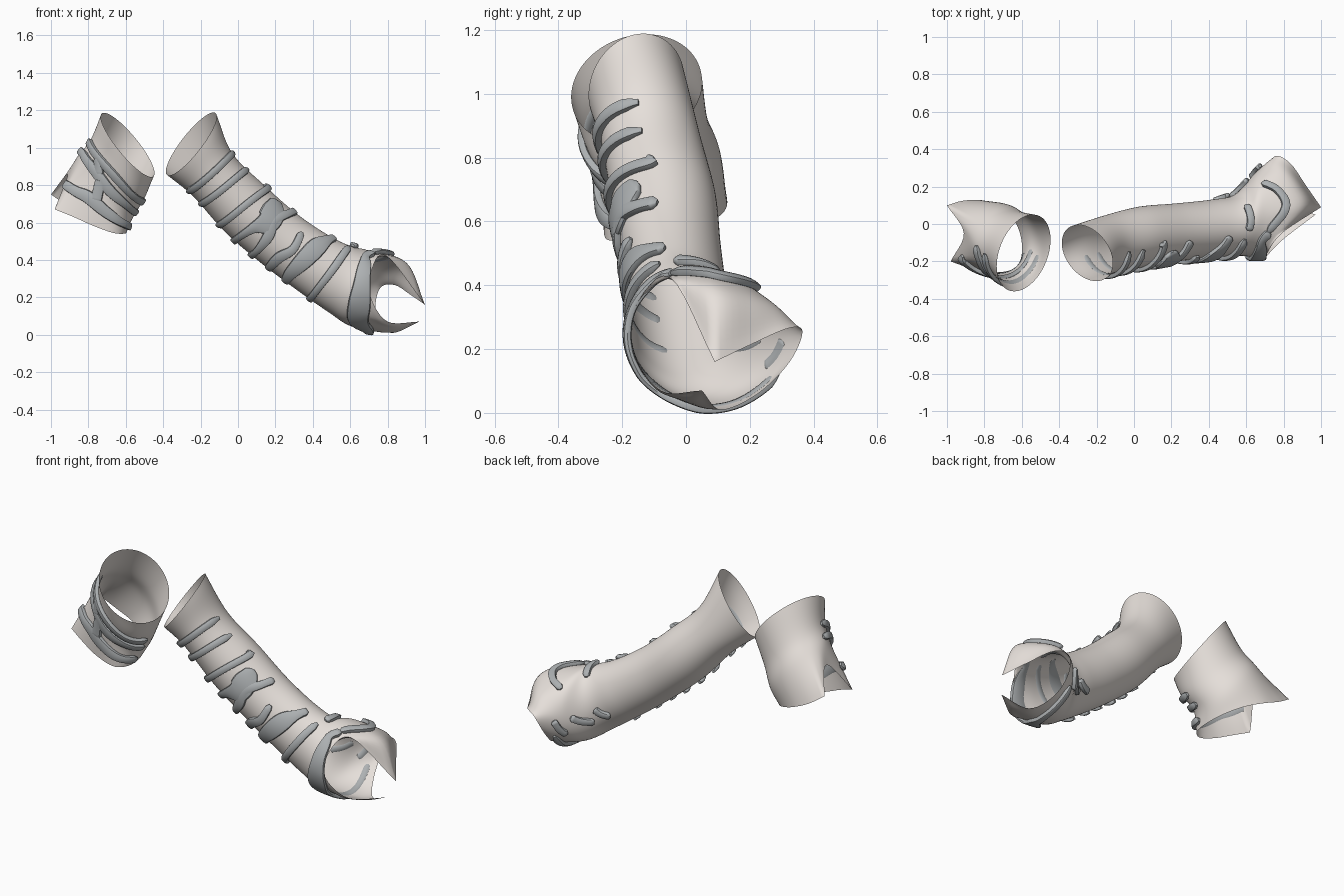
import bpy, math
from mathutils import Vector as V

if "Cube" in bpy.data.objects:
    bpy.data.objects.remove(bpy.data.objects["Cube"])


def material(name, col):
    m = bpy.data.materials.new(name)
    m.diffuse_color = (*col, 1)
    m.use_nodes = True
    m.node_tree.nodes["Principled BSDF"].inputs["Base Color"].default_value = m.diffuse_color
    return m


CLOTH = material("cloth", (0.80, 0.75, 0.71))
STRAP = material("strap", (0.42, 0.44, 0.45))


def catmull(a, b, c, d, u):
    return 0.5 * (2 * b + (c - a) * u + (2 * a - 5 * b + 4 * c - d) * u * u
                  + (3 * b - a - 3 * c + d) * u ** 3)


# Ring kinds: ellipse (centre, half height vector, half depth vector) or 12 points.
# Angle 0 = upper side, 90 = back, 180 = lower side, 270 = front.
def oval(c, e, h, skew=(0, 0)):
    c, e, f = V(c), V(e), V((skew[0], h, skew[1]))
    return lambda a: c + e * math.cos(math.radians(a)) + f * math.sin(math.radians(a))


def outline(pts, corners=()):
    p = [V(q) for q in pts]

    def f(a):
        k = (a % 360) / 30
        i = int(k)
        b, c = p[i % 12], p[(i + 1) % 12]
        before = 2 * b - c if i % 12 in corners else p[(i - 1) % 12]
        after = 2 * c - b if (i + 1) % 12 in corners else p[(i + 2) % 12]
        return catmull(before, b, c, after, k - i)
    return f


def surface(rings):
    def f(t, a):
        t = max(0, min(len(rings) - 1, t))
        i = min(int(t), len(rings) - 2)
        b, c = rings[i](a), rings[i + 1](a)
        p = rings[i - 1](a) if i > 0 else 2 * b - c
        q = rings[i + 2](a) if i + 2 < len(rings) else 2 * c - b
        return catmull(p, b, c, q, t - i)
    return f


def add_mesh(name, verts, faces, mat):
    me = bpy.data.meshes.new(name)
    me.from_pydata([tuple(v) for v in verts], [], faces)
    me.materials.append(mat)
    me.shade_smooth()
    ob = bpy.data.objects.new(name, me)
    bpy.context.collection.objects.link(ob)
    return ob


def tube(name, surf, tmax, seg=72, per=8):
    rows = tmax * per + 1
    verts = [surf(r / per, 360 * s / seg) for r in range(rows) for s in range(seg)]
    faces = [(r * seg + s, (r + 1) * seg + s, (r + 1) * seg + (s + 1) % seg, r * seg + (s + 1) % seg)
             for r in range(rows - 1) for s in range(seg)]
    add_mesh(name, verts, faces, CLOTH)


# Raised band following the surface; path is a list of (t, angle, half width)
def strap(name, surf, path, thick=0.014, step=10, sides=12):
    keys = [V(p) for p in path]
    ext = [2 * keys[0] - keys[1]] + keys + [2 * keys[-1] - keys[-2]]
    uvw = [catmull(*ext[i:i + 4], s / step) for i in range(len(keys) - 1) for s in range(step)] + [keys[-1]]
    pts = [surf(k.x, k.y) for k in uvw]
    n = len(pts)
    verts, faces = [], []
    for i, (p, k) in enumerate(zip(pts, uvw)):
        mid = sum((surf(k.x, g) for g in range(0, 360, 45)), V()) / 8
        lo, hi = max(k.x - .05, 0), k.x + .05
        nor = (surf(hi, k.y) - surf(lo, k.y)).cross(surf(k.x, k.y + 2) - surf(k.x, k.y - 2)).normalized()
        if nor.dot(p - mid) < 0:
            nor = -nor
        tan = (pts[min(i + 1, n - 1)] - pts[max(i - 1, 0)]).normalized()
        side = nor.cross(tan).normalized()
        end = min(1, 0.45 + 0.3 * min(i, n - 1 - i))
        for s in range(sides):
            g = 2 * math.pi * s / sides
            c, d = [math.copysign(abs(w) ** .55, w) for w in (math.cos(g), math.sin(g))]
            verts.append(p + nor * (0.01 + d * thick * end) + side * (c * k.z * end))
    for i in range(n - 1):
        for s in range(sides):
            q = (s + 1) % sides
            faces.append((i * sides + s, i * sides + q, (i + 1) * sides + q, (i + 1) * sides + s))
    faces += [tuple(range(sides))[::-1], tuple(range((n - 1) * sides, n * sides))]
    ob = add_mesh(name, verts, faces, STRAP)
    bpy.ops.object.select_all(action='DESELECT')
    bpy.context.view_layer.objects.active = ob
    ob.select_set(True)
    bpy.ops.object.shade_smooth_by_angle(angle=math.radians(40))


# Long sleeve, ending in a split cuff with an upper tongue and a lower tip
long_sleeve = surface([
    oval((-.25, -.155, 1.02), (.13, -.01, .165), .15, (-.04, .035)),
    oval((-.135, -.11, .855), (.105, -.01, .115), .157),
    oval((.035, -.07, .675), (.105, 0, .125), .163),
    oval((.225, -.045, .51), (.095, 0, .132), .155),
    oval((.415, -.025, .375), (.085, 0, .147), .155),
    oval((.55, -.005, .295), (.065, 0, .175), .165),
    oval((.645, .045, .25), (.045, 0, .203), .22),
    outline([(.90, .08, .385), (.86, .2, .36), (.78, .29, .33), (.71, .325, .255), (.69, .28, .13),
             (.71, .18, .045), (.75, .07, .015), (.82, 0, .035), (.74, -.1, .08), (.69, -.17, .2),
             (.69, -.16, .33), (.76, -.06, .42)]),
    outline([(1.0, .09, .16), (.92, .205, .215), (.84, .32, .265), (.765, .365, .255), (.735, .325, .16),
             (.755, .225, .06), (.83, .11, .01), (.97, .05, .07), (.80, -.08, .07), (.71, -.17, .2),
             (.71, -.16, .33), (.79, -.05, .425)], (0, 7)),
])
tube("long_sleeve", long_sleeve, 8)

# Short sleeve, with an arched notch on its outer side
short_sleeve = surface([
    oval((-.59, -.155, 1.015), (-.135, 0, .17), .205, (.05, .025)),
    oval((-.645, -.125, .885), (-.145, 0, .155), .195, (.01, .01)),
    oval((-.71, -.085, .79), (-.15, 0, .16), .195),
    outline([(-.91, -.05, .86), (-1.0, .10, .75), (-.91, .125, .69), (-.80, .125, .64), (-.70, .08, .60),
             (-.63, 0, .565), (-.6, -.1, .545), (-.61, -.2, .54), (-.67, -.25, .545), (-.78, -.255, .585),
             (-.88, -.235, .63), (-.98, -.2, .67)], (1, 11)),
])
tube("short_sleeve", short_sleeve, 3)

# Front bands and wide patches of the long sleeve
W = .02
for i, path in enumerate([
    [(1.0, 350, W), (.95, 270, W), (.8, 195, W)],
    [(1.5, 345, W), (1.4, 270, W), (1.25, 195, W)],
    [(2.05, 350, .024), (2.1, 335, W), (1.95, 270, W), (1.8, 190, W)],
    [(2.4, 328, .03), (2.5, 305, .065), (2.55, 280, .065), (2.4, 255, .03), (2.3, 225, W), (2.25, 190, W)],
    [(2.9, 345, .022), (2.8, 320, .022), (2.65, 290, .03), (2.75, 260, .03), (2.75, 225, W), (2.7, 190, W)],
    [(3.3, 305, W), (3.35, 270, .024), (3.2, 240, .03), (3.15, 195, W)],
    [(4.1, 345, W), (3.95, 325, .028), (3.8, 300, .05), (3.7, 270, .05), (3.6, 230, .035), (3.6, 195, W)],
    [(4.8, 335, W), (4.6, 290, .022), (4.4, 240, W), (4.3, 190, W)],
    [(6.4, 335, .026), (6.0, 322, .022), (6.1, 305, .035), (6.2, 280, .045), (6.2, 250, .06),
     (6.2, 220, .055), (6.5, 195, .03), (6.8, 165, W), (7.0, 120, W)],
]):
    strap(f"long_sleeve_band_{i + 1}", long_sleeve, path)

# Short bands over the top and back of the cuff
for i, path in enumerate([
    [(4.95, -10, W), (5.1, 10, W), (5.0, 38, W)],
    [(6.3, -25, W), (6.55, 5, .024), (6.45, 30, W), (6.1, 48, W)],
    [(4.75, 98, W), (4.6, 110, W), (4.35, 122, W)],
    [(5.7, 95, W), (5.4, 108, W), (5.0, 120, W)],
    [(6.6, 95, W), (6.4, 107, W), (6.1, 120, W)],
]):
    strap(f"cuff_band_{i + 1}", long_sleeve, path)

# Bands and joining patches of the short sleeve
for i, path in enumerate([
    [(1.0, 350, W), (1.15, 310, .022), (1.2, 270, .024), (1.25, 230, W), (1.15, 190, .022)],
    [(1.65, 355, W), (1.8, 320, .024), (1.85, 290, .03), (1.95, 260, .03), (1.85, 225, W), (1.75, 190, W)],
    [(2.55, 335, .025), (2.55, 310, .028), (2.5, 285, .035), (2.55, 255, .03), (2.6, 225, .022), (2.6, 195, W)],
    [(1.25, 305, .02), (1.5, 295, .025), (1.85, 285, .03)],
    [(1.9, 280, .03), (2.15, 278, .03), (2.5, 275, .03)],
]):
    strap(f"short_sleeve_band_{i + 1}", short_sleeve, path)
